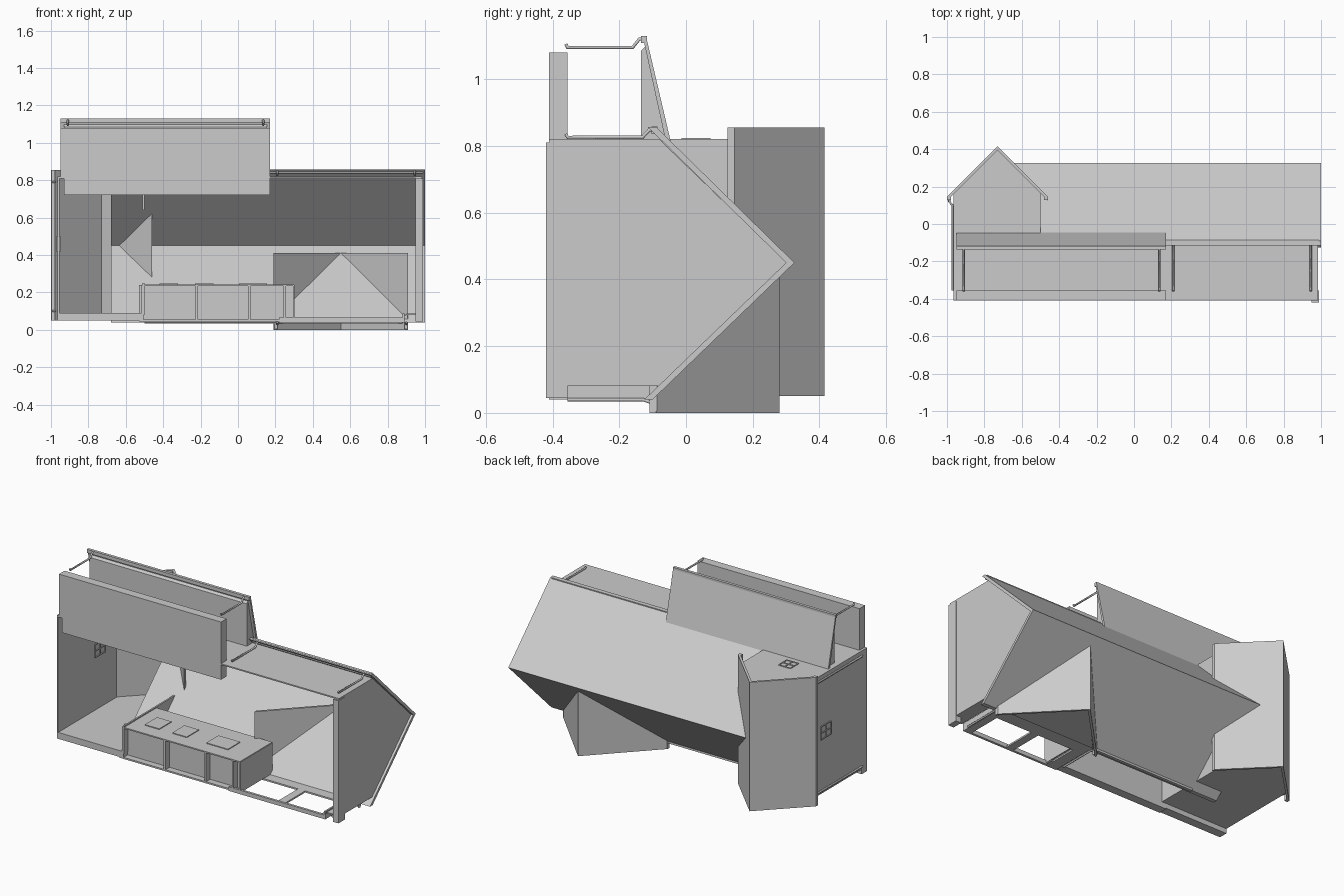
import bpy, bmesh
from mathutils import Vector

cube = bpy.data.objects.get("Cube")
if cube:
    bpy.data.objects.remove(cube, do_unlink=True)

grey = bpy.data.materials.new("plain grey")
grey.use_nodes = True
colour = (0.6, 0.6, 0.6, 1)
grey.diffuse_color = colour
grey.node_tree.nodes["Principled BSDF"].inputs["Base Color"].default_value = colour


def finish(name, bm):
    bmesh.ops.recalc_face_normals(bm, faces=bm.faces)
    mesh = bpy.data.meshes.new(name)
    bm.to_mesh(mesh)
    bm.free()
    mesh.materials.append(grey)
    obj = bpy.data.objects.new(name, mesh)
    bpy.context.collection.objects.link(obj)
    return obj


def prism(name, profile, axis, start, end):
    """Extrude a profile along x (profile in y, z) or z (profile in x, y)."""
    bm = bmesh.new()
    place = (lambda p, d: (d, *p)) if axis == "x" else (lambda p, d: (*p, d))
    face = bm.faces.new([bm.verts.new(place(p, start)) for p in profile])
    moved = bmesh.ops.extrude_face_region(bm, geom=[face])["geom"]
    shift = Vector(place((0, 0), end - start))
    bmesh.ops.translate(bm, vec=shift, verts=[v for v in moved if isinstance(v, bmesh.types.BMVert)])
    if not any(f.is_valid and f == face for f in bm.faces):
        bm.faces.new([v for v in bm.verts if abs(v.co["xyz".index(axis)] - start) < 1e-6])
    return finish(name, bm)


def box(name, x, y, z):
    return prism(name, [(x[0], y[0]), (x[1], y[0]), (x[1], y[1]), (x[0], y[1])], "z", *z)


def chevron(eave_a, apex, eave_b, thick, up):
    """Pitched roof section with constant thickness along the house's up direction."""
    lower = [(p[0] - thick * up[0], p[1] - thick * up[1]) for p in (eave_b, apex, eave_a)]
    return [eave_a, apex, eave_b] + lower


def pipe(name, points, radius=0.006):
    curve = bpy.data.curves.new(name, "CURVE")
    curve.dimensions = "3D"
    curve.bevel_depth = radius
    curve.bevel_resolution = 1
    curve.use_fill_caps = True
    line = curve.splines.new("POLY")
    line.points.add(len(points) - 1)
    for point, co in zip(line.points, points):
        point.co = (*co, 1)
    curve.materials.append(grey)
    obj = bpy.data.objects.new(name, curve)
    bpy.context.collection.objects.link(obj)


def window(name, cx, cy, z, w=0.12, h=0.12, cols=3, rows=3):
    """Muntin bars and a surround on a wall facing along z."""
    bar, d = 0.003, 0.004
    for i in range(cols + 1):
        x = cx - w / 2 + w * i / cols
        box(name + "_upright", (x - bar, x + bar), (cy - h / 2, cy + h / 2), (z - d, z + d))
    for i in range(rows + 1):
        y = cy - h / 2 + h * i / rows
        box(name + "_rail", (cx - w / 2, cx + w / 2), (y - bar, y + bar), (z - d, z + d))


BASE, SILL, EAVE = -0.41, -0.355, -0.09

# Pitched roofs of the main range, cross wing and garage
prism("main_roof", chevron((EAVE - 0.01, 0.04), (0.325, 0.45), (EAVE, 0.857), 0.025, (1, 0)), "x", -0.68, 1.0)
prism("wing_roof", chevron((-1.0, 0.145), (-0.73, 0.415), (-0.46, 0.145), 0.02, (0, 1)), "z", 0.05, 0.855)
prism("garage_roof", chevron((0.19, -0.09), (0.55, 0.28), (0.91, -0.09), 0.02, (0, 1)), "z", 0.0, 0.41)

# Gable walls
prism("main_gable", [(BASE, 0.08), (-0.08, 0.08), (0.302, 0.45), (-0.08, 0.82), (BASE, 0.82)], "x", 0.95, 0.985)
box("gable_footing", (0.95, 0.988), (-0.42, SILL), (0.045, 0.81))
wing_end = [(-0.96, BASE), (-0.5, BASE), (-0.5, 0.17), (-0.73, 0.396), (-0.96, 0.17)]
prism("wing_back_gable", wing_end, "z", 0.08, 0.09)
prism("wing_front_gable", wing_end, "z", 0.81, 0.82)
prism("garage_gable", [(0.22, -0.09), (0.88, -0.09), (0.55, 0.262)], "z", 0.035, 0.045)

# Long walls
box("wing_side_wall", (-0.965, -0.955), (BASE, 0.165), (0.08, 0.82))
box("wing_inner_wall_back", (-0.51, -0.5), (BASE, 0.165), (0.08, 0.25))
box("wing_inner_wall_front", (-0.51, -0.5), (-0.08, 0.165), (0.64, 0.82))
box("front_wall", (-0.5, 0.97), (BASE, -0.07), (0.812, 0.82))
box("back_wall_end", (0.9, 0.97), (BASE, -0.08), (0.08, 0.088))
box("wing_footing", (-0.965, -0.51), (BASE, SILL), (0.05, 0.085))

# Recessed back porch with joists under its deck
box("recess_wall", (-0.51, 0.3), (BASE, EAVE), (0.235, 0.243))
box("recess_ceiling", (-0.51, 0.3), (EAVE - 0.005, EAVE), (0.05, 0.24))
box("recess_end_wall", (0.293, 0.303), (BASE, EAVE), (0.05, 0.24))
box("recess_deck", (-0.53, 0.3), (-0.37, SILL), (0.05, 0.24))
box("deck_rim", (-0.53, 0.3), (BASE, SILL), (0.045, 0.055))
for x in (-0.51, -0.22, 0.06, 0.25):
    box("deck_joist", (x - 0.006, x + 0.006), (BASE, SILL), (0.05, 0.24))

# Garage wall around two door openings
for x in ((0.22, 0.29), (0.54, 0.59), (0.84, 0.89)):
    box("garage_pier", x, (BASE, EAVE), (0.04, 0.05))
box("garage_header", (0.22, 0.89), (-0.18, EAVE), (0.04, 0.05))
box("garage_threshold", (0.22, 0.89), (BASE, -0.395), (0.04, 0.065))
box("garage_side_wall", (0.88, 0.89), (BASE, EAVE), (0.04, 0.088))

# Front porch floor and lean-to roof with closed ends
box("porch_floor", (-0.93, 0.17), (BASE, SILL), (0.72, 1.08))
box("porch_floor_corner", (-0.95, -0.93), (BASE, SILL), (0.81, 1.08))
prism("porch_roof", [(-0.13, 1.13), (-0.12, 1.13), (-0.045, 0.81), (-0.06, 0.81)], "x", -0.95, 0.172)
prism("porch_ceiling", [(-0.135, 0.82), (-0.135, 1.085), (-0.12, 1.1), (-0.058, 0.82)], "x", -0.93, 0.155)

# Gutters
for name, x, y, z in (("porch_gutter", (-0.95, 0.172), -0.125, 1.12),
                      ("front_gutter", (0.17, 0.99), -0.093, 0.848),
                      ("back_gutter", (-0.5, 0.2), -0.1, 0.047)):
    box(name, x, (y - 0.01, y + 0.008), (z - 0.012, z + 0.01))
for name, x, y, z in (("wing_gutter", -0.988, 0.138, (0.05, 0.855)),
                      ("wing_inner_gutter", -0.472, 0.138, (0.64, 0.855)),
                      ("garage_gutter", 0.2, -0.095, (0.005, 0.08)),
                      ("garage_outer_gutter", 0.9, -0.095, (0.005, 0.08))):
    box(name, (x - 0.01, x + 0.01), (y - 0.01, y + 0.008), z)

# Downspouts with a kick back to the wall
for x, wall, eave, top in ((-0.91, 1.095, 1.12, -0.13), (0.135, 1.095, 1.12, -0.13),
                           (0.21, 0.826, 0.848, -0.1), (0.945, 0.826, 0.848, -0.1)):
    pipe("downspout", [(x, top, eave), (x, top - 0.01, eave), (x, top - 0.03, wall),
                       (x, SILL, wall), (x, SILL - 0.005, wall + 0.01)])
for z in (0.1, 0.79):
    pipe("wing_downspout", [(-0.988, 0.135, z), (-0.988, 0.12, z), (-0.97, 0.1, z), (-0.97, SILL, z)])
for x in (0.21, 0.9):
    pipe("garage_downspout", [(x, -0.1, 0.03), (x, -0.13, 0.04), (x, SILL, 0.04)])

# Door and windows
box("front_door", (-0.645, -0.55), (SILL, -0.15), (0.82, 0.825))
window("front_window_left", -0.315, -0.21, 0.82, 0.13, 0.12, 3, 2)
window("front_window_right", -0.05, -0.21, 0.82, 0.14, 0.1)
window("wing_front_window", -0.73, 0.03, 0.82, 0.08, 0.08, 2, 2)
window("wing_back_window", -0.75, -0.25, 0.085, 0.13, 0.13, 4, 3)
window("wing_upper_window", -0.76, 0.03, 0.085, 0.12, 0.11, 3, 3)
window("garage_window", 0.55, 0.08, 0.04, 0.12, 0.1)
for x, w in ((-0.37, 0.1), (-0.18, 0.1), (0.08, 0.15)):
    window("recess_window", x, -0.26, 0.239, w, 0.12)
    box("recess_window_pane", (x - w / 2, x + w / 2), (-0.32, -0.2), (0.243, 0.248))
for z in (0.42, 0.46, 0.5):
    box("side_window_upright", (-0.97, -0.95), (-0.05, 0.05), (z - 0.003, z + 0.003))
for y in (-0.05, 0.0, 0.05):
    box("side_window_rail", (-0.97, -0.95), (y - 0.003, y + 0.003), (0.42, 0.5))
